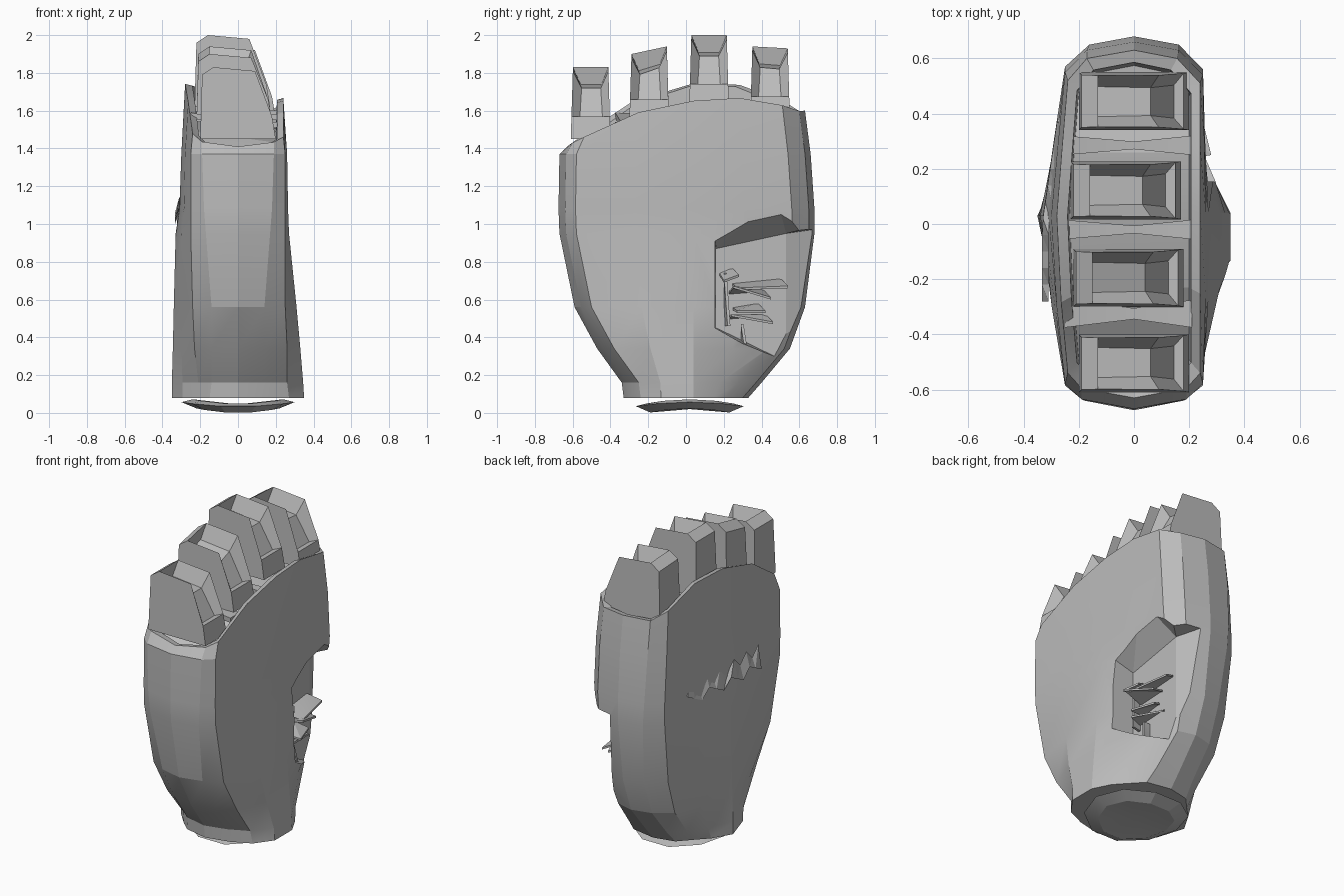
import bpy, bmesh, math
from mathutils import Vector

cube = bpy.data.objects.get("Cube")
if cube:
    bpy.data.objects.remove(cube, do_unlink=True)

grey = bpy.data.materials.new("plain_grey")
grey.use_nodes = True
colour = (0.5, 0.5, 0.5, 1)
grey.diffuse_color = colour
grey.node_tree.nodes["Principled BSDF"].inputs["Base Color"].default_value = colour


def smooth(obj, angle):
    bpy.ops.object.select_all(action="DESELECT")
    obj.select_set(True)
    bpy.context.view_layer.objects.active = obj
    bpy.ops.object.shade_smooth_by_angle(angle=math.radians(angle))


def finish(name, bm, angle=16):
    bmesh.ops.recalc_face_normals(bm, faces=bm.faces)
    mesh = bpy.data.meshes.new(name)
    bm.to_mesh(mesh)
    bm.free()
    mesh.materials.append(grey)
    obj = bpy.data.objects.new(name, mesh)
    bpy.context.collection.objects.link(obj)
    smooth(obj, angle)
    return obj


def bridge(bm, a, b):
    n = len(a)
    for i in range(n):
        j = (i + 1) % n
        bm.faces.new((a[i], a[j], b[j], b[i]))


def loft(name, outline_a, outline_b):
    """Closed solid between two matching outlines."""
    bm = bmesh.new()
    a = [bm.verts.new(p) for p in outline_a]
    b = [bm.verts.new(p) for p in outline_b]
    bridge(bm, a, b)
    caps = [bm.faces.new(a), bm.faces.new(b)]
    bmesh.ops.triangulate(bm, faces=caps)
    return finish(name, bm)


def prism(name, outline, offset):
    return loft(name, outline, [Vector(p) + Vector(offset) for p in outline])


def rim_height(x, y):
    """Arched top edge, taller on the right side."""
    if abs(x) < 0.03:
        return 1.41 if y < 0 else 1.6
    arch = 1.65 + 0.06 * y - 0.42 * max(0, -y - 0.1) ** 1.2 - 0.4 * max(0, y - 0.38)
    if x < 0:
        arch += 0.09 * max(0, 1 - (y / 0.6) ** 2)
    return arch


def ring(z, front, back, left, right, corner, front_left, back_left, pad_right):
    """One outline of the palm, running from the front middle round the left."""
    left_half = [(corner, front + 0.035), (front_left, front + 0.09), (left, front * 0.4),
                 (left, 0.04), (left * 0.5 + back_left * 0.5, back * 0.45),
                 (back_left, back - 0.12), (back_left * 0.65, back - 0.03)]
    right_half = [(-corner, front + 0.035), (-pad_right, front + 0.09),
                  (-right * 0.6 - pad_right * 0.4, front * 0.45),
                  (-right, 0.03), (-(right + pad_right) / 2, back * 0.45),
                  (-pad_right, back - 0.11), (-corner * 0.9, back - 0.03)]
    pts = [(0, front)] + left_half + [(0, back)] + right_half[::-1]
    return [(x, y, rim_height(x, y) if z is None else z) for x, y in pts]


# Palm: stacked outlines, a thin rim and a sunken deck under the fingers
levels = [
    (0.08, -0.33, 0.33, 0.35, 0.35, 0.15, 0.27, 0.24, 0.21),
    (0.16, -0.34, 0.40, 0.345, 0.35, 0.14, 0.26, 0.21, 0.21),
    (0.34, -0.47, 0.55, 0.33, 0.345, 0.14, 0.26, 0.17, 0.23),
    (0.56, -0.59, 0.63, 0.31, 0.34, 0.14, 0.25, 0.20, 0.24),
    (0.95, -0.67, 0.68, 0.27, 0.33, 0.17, 0.25, 0.24, 0.25),
    (1.08, -0.675, 0.68, 0.265, 0.31, 0.18, 0.25, 0.25, 0.25),
    (1.37, -0.67, 0.66, 0.26, 0.30, 0.19, 0.25, 0.25, 0.25),
    (None, -0.63, 0.63, 0.24, 0.28, 0.19, 0.24, 0.24, 0.24),
]
bm = bmesh.new()
loops = [[bm.verts.new(p) for p in ring(*lv)] for lv in levels]
rim = [bm.verts.new((v.co.x * 0.86, v.co.y * 0.93, v.co.z - 0.01)) for v in loops[-1]]
deck = [bm.verts.new((v.co.x * 0.97, v.co.y * 0.98, v.co.z - 0.15)) for v in rim]
loops += [rim, deck]
for a, b in zip(loops, loops[1:]):
    bridge(bm, a, b)
bm.faces.new(loops[0])
n = len(deck)
bm.faces.new((deck[0], deck[1], deck[n - 1]))
for i in range(1, n // 2 - 1):
    bm.faces.new((deck[i], deck[i + 1], deck[n - i - 1], deck[n - i]))
bm.faces.new((deck[n // 2 - 1], deck[n // 2], deck[n // 2 + 1]))
palm = finish("palm", bm)

# Hollow broken out of the left back corner: x, y, floor height, ceiling height
hollow = [(0.14, 0.16, 0.45, 0.87), (0.13, 0.53, 0.27, 0.95), (0.03, 0.74, 0.2, 0.98),
          (0.36, 0.74, 0.2, 1.0), (0.36, 0.48, 0.26, 1.14), (0.36, 0.15, 0.45, 0.94)]
cutter = loft("hollow_cutter", [(x, y, low) for x, y, low, high in hollow],
              [(x, y, high) for x, y, low, high in hollow])
cutter.hide_render = True
cut = palm.modifiers.new("hollow", "BOOLEAN")
cut.operation = "DIFFERENCE"
cut.solver = "EXACT"
cut.object = cutter
bpy.context.view_layer.objects.active = palm
bpy.ops.object.modifier_apply(modifier=cut.name)
bpy.data.objects.remove(cutter, do_unlink=True)
smooth(palm, 16)

# Fingers: tapered stubs, hollowed from the top and the sloping left face
fingers = [("first", -0.495, 1.83, 0.0, -0.01, 0.0), ("second", -0.19, 1.92, -0.02, -0.005, 0.04),
           ("third", 0.122, 2.0, -0.03, 0.0, 0.0), ("fourth", 0.44, 1.935, 0.0, 0.005, -0.01)]
for name, y, top, shift, lean, tilt in fingers:
    base = top - 0.38
    bm = bmesh.new()
    profile = [(-0.2, base), (0.2, base), (0.18, base + 0.12),
               (0.09, top - 0.02), (-0.13, top), (-0.19, top - 0.04)]
    sides = []
    for s in (-1, 1):
        sides.append([bm.verts.new((x + shift, y + s * (0.105 - 0.03 * (z - base)) + lean,
                                    z + (s * tilt / 2 if z > base + 0.2 else 0)))
                      for x, z in profile])
    bridge(bm, *sides)
    for side in sides:
        bm.faces.new(side)
    bmesh.ops.recalc_face_normals(bm, faces=bm.faces)
    opening = [f for f in bm.faces if f.calc_center_median().z > base + 0.2
               and f.normal.x > 0 and abs(f.normal.y) < 0.5]
    bmesh.ops.inset_region(bm, faces=opening, thickness=0.022, depth=0)
    floor = {v for f in opening for v in f.verts}
    for v in floor:
        v.co.y = y + (v.co.y - y) * 0.7
        v.co += Vector((-0.03, 0, -0.09 if v.co.z > top - 0.1 else -0.02))
    finish(name + "_finger", bm)

# Bridges between the fingers, pinched in the middle
for y, z, half in ((-0.325, 1.54, 0.05), (-0.02, 1.58, 0.035), (0.285, 1.6, 0.035)):
    prism("finger_bridge", [(-0.25, y - half, z + 0.05), (0, y - half * 0.4, z), (0.21, y - half, z),
                            (0.21, y + half, z), (0, y + half * 0.4, z), (-0.25, y + half, z + 0.05)],
          (0, 0, -0.03))

# Broken plates inside the hollow: height, front, back, reach, droop
plates = [(0.74, 0.17, 0.28, 0.25, -0.05), (0.68, 0.24, 0.54, 0.26, -0.03),
          (0.62, 0.22, 0.45, 0.28, 0.04), (0.55, 0.24, 0.42, 0.25, -0.02),
          (0.49, 0.21, 0.46, 0.22, 0.02)]
for z, front, back, reach, droop in plates:
    prism("broken_plate", [(0.1, front, z), (reach, front + 0.03, z + droop),
                           (reach - 0.05, back, z - 0.02), (0.12, back - 0.04, z + 0.02)],
          (0, 0, 0.012))
for y, low, high in ((0.2, 0.46, 0.74), (0.29, 0.34, 0.47)):
    prism("upright_splinter", [(0.1, y, low), (0.2, y + 0.02, low), (0.18, y, high), (0.1, y, high)],
          (0, 0.015, 0))

# Jagged ledge across the right side
bm = bmesh.new()
upper, lower = [], []
for i in range(12):
    y = -0.28 + 0.06 * i
    wall = 0.333 - 0.145 * max(0, y)
    upper.append(bm.verts.new((0.024 - wall, y, 1.12 + 0.03 * (-1) ** i)))
    lower.append(bm.verts.new((-wall, y, 1.0 + 0.03 * (i % 3))))
for i in range(len(upper) - 1):
    bm.faces.new((upper[i], upper[i + 1], lower[i + 1]))
    bm.faces.new((upper[i], lower[i + 1], lower[i]))
finish("jagged_ledge", bm, 5)

# Wrist plate: a warped disc under the palm
bm = bmesh.new()
count = 10
rings = []
for radius, height in ((0.22, 0.012), (0.3, 0.045), (0.24, 0.06)):
    rings.append([bm.verts.new((radius * math.cos(a), radius * math.sin(a) + 0.02,
                                height + 0.012 * math.cos(2 * a)))
                  for a in (2 * math.pi * i / count for i in range(count))])
bridge(bm, rings[0], rings[1])
bridge(bm, rings[1], rings[2])
for loop, height in ((rings[0], 0.02), (rings[2], 0.045)):
    hub = bm.verts.new((0, 0.02, height))
    for i in range(count):
        bm.faces.new((loop[i], loop[(i + 1) % count], hub))
finish("wrist_plate", bm)
